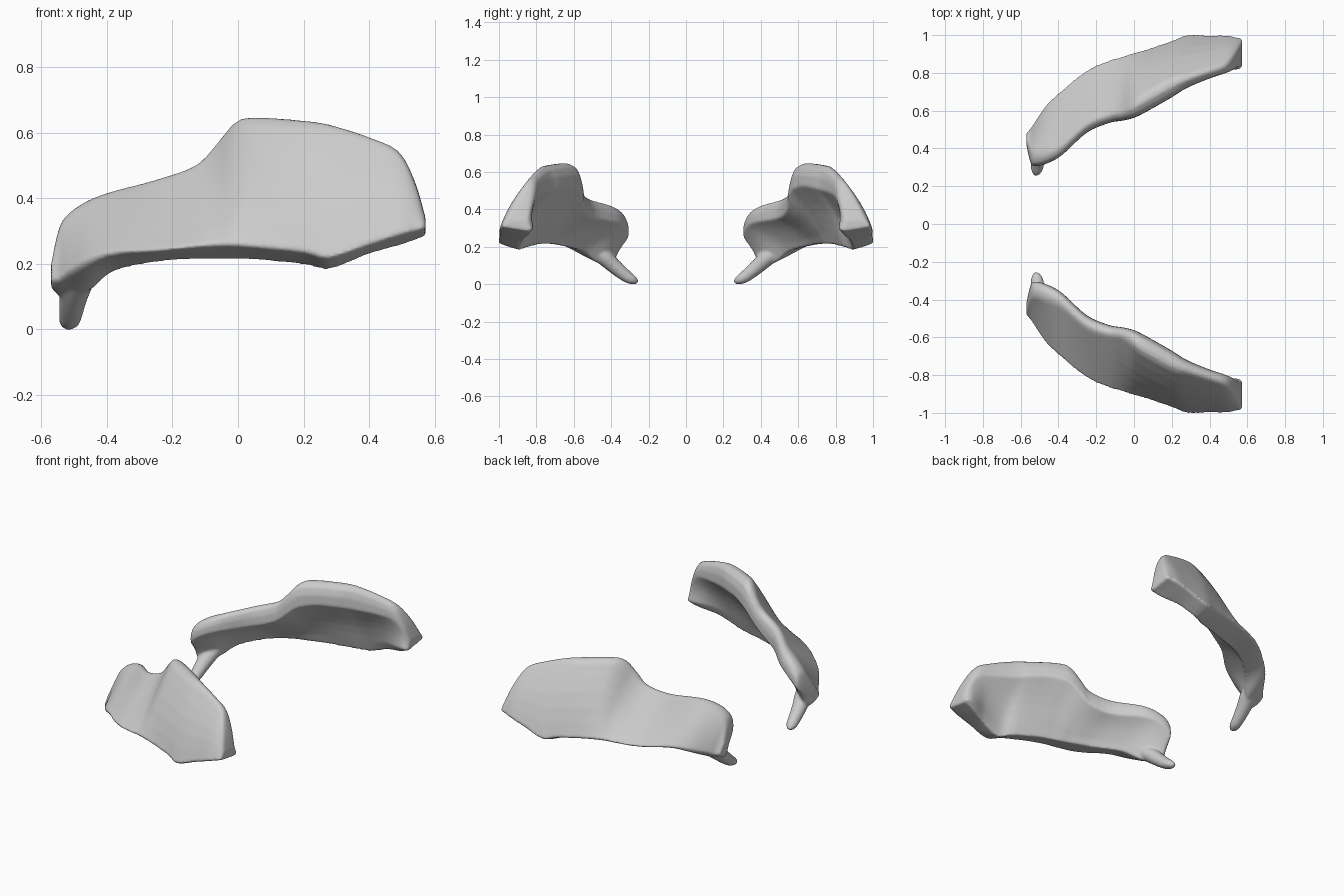
import bpy, bmesh, math
from mathutils import Vector

if "Cube" in bpy.data.objects:
    bpy.data.objects.remove(bpy.data.objects["Cube"])

# Stations along x: x, inner bulge y, top outer y, top z, outer rim y, z, inner rim y, z
STATIONS = [
    (-.57, .42, .45, .20, .485, .15, .44, .125),
    (-.547, .322, .39, .305, .51, .155, .41, .10),
    (-.52, .305, .385, .35, .55, .18, .415, .095),
    (-.46, .32, .405, .392, .635, .215, .465, .11),
    (-.38, .365, .445, .422, .71, .237, .55, .175),
    (-.25, .483, .555, .457, .815, .243, .66, .205),
    (-.13, .535, .60, .50, .868, .255, .72, .214),
    (-.07, .545, .61, .56, .885, .26, .74, .214),
    (-.01, .558, .65, .63, .905, .26, .76, .214),
    (.05, .585, .69, .647, .92, .255, .78, .212),
    (.20, .67, .77, .637, .97, .24, .84, .197),
    (.28, .72, .795, .625, 1.0, .222, .89, .183),
    (.40, .77, .83, .587, 1.0, .26, .88, .23),
    (.49, .80, .86, .543, 1.0, .29, .85, .255),
    (.54, .825, .905, .45, .99, .302, .84, .273),
    (.572, .85, .945, .34, .985, .31, .85, .285),
]


def spline(rows, i, t):
    """Catmull-Rom blend between row i and i + 1."""
    a, b = rows[max(i - 1, 0)], rows[i]
    c, d = rows[i + 1], rows[min(i + 2, len(rows) - 1)]
    return [q + .5 * t * (r - p + t * (2 * p - 5 * q + 4 * r - s + t * (3 * (q - r) + s - p)))
            for p, q, r, s in zip(a, b, c, d)]


def dense(rows, n):
    out = [spline(rows, i, k / n) for i in range(len(rows) - 1) for k in range(n)]
    return out + [rows[-1]]


def bowed(p, q, amount, n=5):
    """Points strictly between p and q, bowed outward and up."""
    side = Vector((q[1] - p[1], p[0] - q[0])).normalized()
    if side.x < 0:
        side = -side
    return [tuple(Vector(p).lerp(Vector(q), k / n) + side * amount * math.sin(math.pi * k / n))
            for k in range(1, n)]


def blade_section(row):
    x, ti, to, tz, oy, oz, by, bz = row
    w, h = to - ti, tz - oz
    wide = min(max((x + .2) / .3, 0), 1)      # 0 on the narrow arm, 1 on the broad plate
    drop = .5 - .2 * wide                     # how far the inner bulge sits below the crest
    top_in, top_out = (ti, tz - drop * h), (to + .1 * w, tz - .06 * h)
    crest = [(ti + .03 * w, tz - .5 * drop * h), (ti + .2 * w, tz - .16 * drop * h),
             (ti + .55 * w, tz), (to - .15 * w, tz - .01 * h)]
    low_in = (by - .025, bz + .16 * h)
    pts = [top_in] + crest + [top_out] + bowed(top_out, (oy, oz), .05 * wide * h)
    pts += [(oy, oz), (oy - .01, oz - .2 * (oz - bz)), ((oy + by) / 2, oz * .4 + bz * .6),
            (by, bz), low_in]
    pts += bowed(low_in, top_in, .04 * h)
    return [Vector((x, y, z)) for y, z in pts]


def loft(bm, rings):
    loops = [[bm.verts.new(p) for p in ring] for ring in rings]
    n = len(loops[0])
    for a, b in zip(loops, loops[1:]):
        for i in range(n):
            bm.faces.new((a[i], a[(i + 1) % n], b[(i + 1) % n], b[i]))
    bm.faces.new(loops[0][::-1])
    bm.faces.new(loops[-1])


bm = bmesh.new()
# Curved blade
loft(bm, [blade_section(r) for r in dense(STATIONS, 4)])

# Hook at the narrow end: centre x, y, z, half width in x, half thickness
HOOK = [(-.475, .50, .18, .04, .03), (-.49, .44, .145, .05, .044),
        (-.503, .38, .093, .043, .040), (-.510, .32, .043, .035, .033),
        (-.514, .285, .021, .030, .026), (-.518, .26, .008, .014, .012)]
across = Vector((0, -.62, .78))
rings = []
for x, y, z, w, t in dense(HOOK, 4):
    rings.append([Vector((x + w * math.cos(a), y, z)) + across * (t * math.sin(a))
                  for a in (math.tau * k / 20 for k in range(20))])
loft(bm, rings)

bmesh.ops.recalc_face_normals(bm, faces=bm.faces)
mesh = bpy.data.meshes.new("side_blades")
bm.to_mesh(mesh)
bm.free()
blades = bpy.data.objects.new("side_blades", mesh)
bpy.context.collection.objects.link(blades)

# Fuse blade and hook, soften, then mirror to the other side
fuse = blades.modifiers.new("fuse", 'REMESH')
fuse.mode = 'VOXEL'
fuse.voxel_size = .008
fuse.use_smooth_shade = True
soft = blades.modifiers.new("soften", 'SMOOTH')
soft.factor = .5
soft.iterations = 5
mirror = blades.modifiers.new("mirror", 'MIRROR')
mirror.use_axis = (False, True, False)
mirror.use_mirror_merge = False
